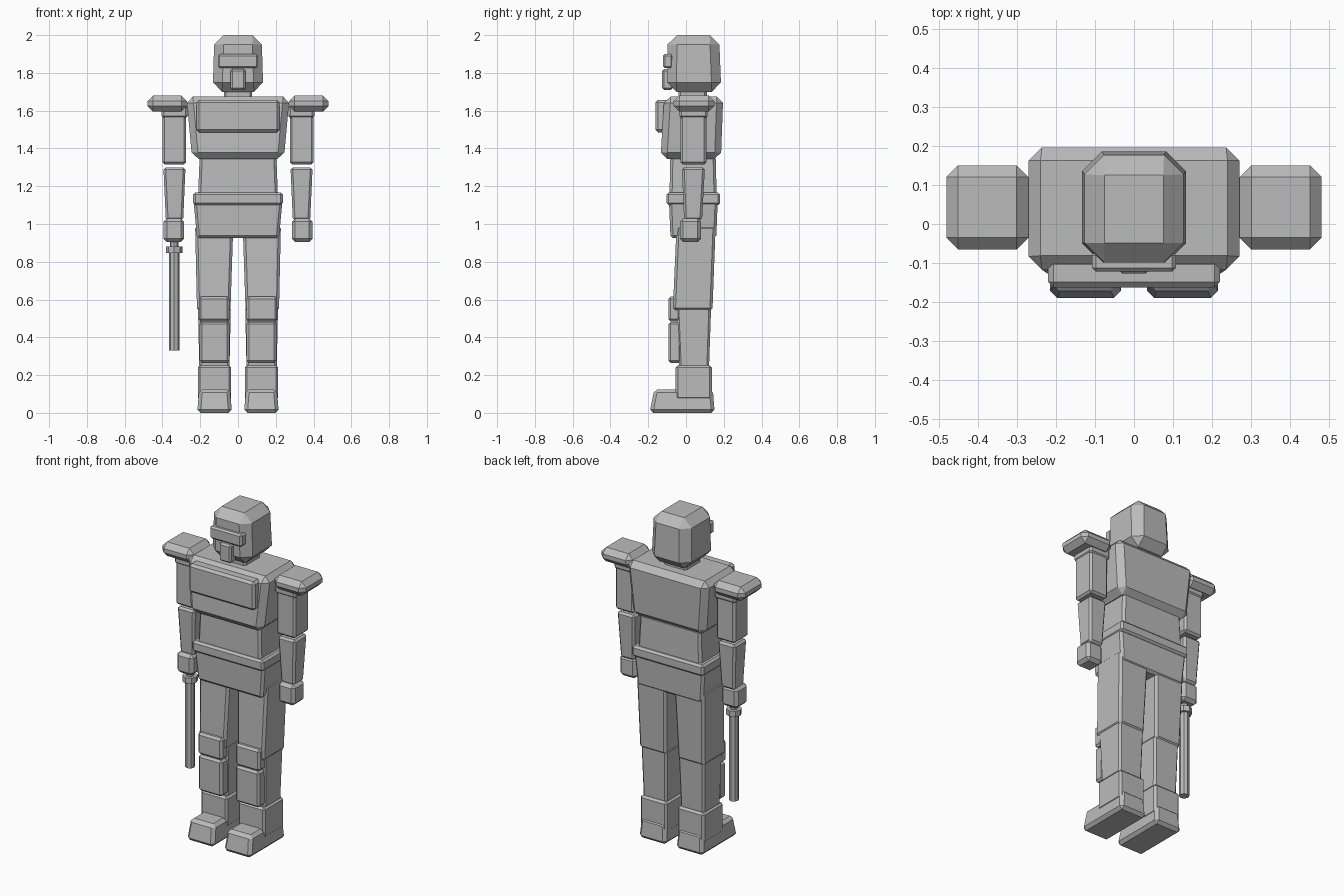
import bpy
import bmesh

if "Cube" in bpy.data.objects:
    bpy.data.objects.remove(bpy.data.objects["Cube"], do_unlink=True)

grey = bpy.data.materials.new("plain grey")
grey.use_nodes = True
grey.diffuse_color = (0.5, 0.5, 0.5, 1)
grey.node_tree.nodes["Principled BSDF"].inputs["Base Color"].default_value = (0.5, 0.5, 0.5, 1)


def finish(name, bm, chamfer):
    """Chamfer every edge and turn the mesh into an object."""
    bmesh.ops.recalc_face_normals(bm, faces=bm.faces)
    if chamfer:
        bmesh.ops.bevel(bm, geom=bm.edges[:], offset=chamfer, segments=1,
                        profile=0.5, affect='EDGES', clamp_overlap=True)
    mesh = bpy.data.meshes.new(name)
    bm.to_mesh(mesh)
    bm.free()
    mesh.materials.append(grey)
    obj = bpy.data.objects.new(name, mesh)
    bpy.context.collection.objects.link(obj)


def block(name, x, y, z, chamfer=0.012, top_x=None, top_y=None, side=1):
    """Chamfered box from ranges; top_x and top_y taper the upper end."""
    bm = bmesh.new()
    bmesh.ops.create_cube(bm, size=1)
    for v in bm.verts:
        upper = v.co.z > 0
        rx = top_x if upper and top_x else x
        ry = top_y if upper and top_y else y
        v.co = (side * rx[v.co.x > 0], ry[v.co.y > 0], z[upper])
    finish(name, bm, chamfer)


def pair(name, *args, **kwargs):
    """The same block on both sides, given for the +x side."""
    for label, side in (("left", 1), ("right", -1)):
        block(label + "_" + name, *args, side=side, **kwargs)


def rod(name, x, y, z, radius, sides=8, chamfer=0.0):
    """Upright faceted rod."""
    bm = bmesh.new()
    bmesh.ops.create_cone(bm, cap_ends=True, segments=sides, radius1=radius,
                          radius2=radius, depth=z[1] - z[0])
    bmesh.ops.translate(bm, verts=bm.verts, vec=(x, y, (z[0] + z[1]) / 2))
    finish(name, bm, chamfer)


def mid(w):
    return (-w, w)


# Head and face pieces
block("head", mid(.134), (-.1, .187), (1.7, 2), .05, top_x=mid(.125), top_y=(-.098, .175))
block("visor", mid(.107), (-.122, -.07), (1.825, 1.9), .01)
block("breather", mid(.04), (-.127, -.07), (1.71, 1.82), .01)
block("neck", mid(.075), (-.04, .11), (1.62, 1.74))

# Trunk
block("chest", mid(.243), (-.135, .185), (1.345, 1.675), .034,
      top_x=mid(.273), top_y=(-.115, .197))
block("chest_plate", mid(.22), (-.162, -.09), (1.485, 1.657), .014)
block("abdomen", mid(.212), (-.088, .163), (1.13, 1.36), .014,
      top_x=mid(.203), top_y=(-.083, .157))
block("belt", mid(.238), (-.104, .181), (1.1, 1.167))
block("pelvis", mid(.217), (-.082, .16), (.925, 1.12), .014,
      top_x=mid(.235), top_y=(-.09, .168))

# Arms
pair("shoulder_pad", (.27, .48), (-.065, .15), (1.595, 1.68), .03)
pair("shoulder_joint", (.265, .405), (-.035, .115), (1.56, 1.63))
pair("upper_arm", (.275, .4), (-.03, .108), (1.315, 1.59))
pair("forearm", (.29, .382), (-.01, .085), (1.02, 1.3),
     top_x=(.278, .395), top_y=(-.022, .1))
pair("hand", (.285, .395), (-.033, .08), (.905, 1.03), .018)

# Legs
pair("thigh", (.04, .217), (-.07, .14), (.54, .99), .014,
     top_x=(.025, .227), top_y=(-.05, .157))
pair("shin", (.045, .205), (-.037, .122), (.24, .56),
     top_x=(.038, .212), top_y=(-.05, .133))
pair("knee_pad", (.045, .207), (-.093, -.03), (.485, .615))
pair("shin_guard", (.045, .203), (-.093, -.025), (.265, .482))
pair("boot", (.036, .213), (-.055, .137), (.07, .252))
pair("foot", (.032, .216), (-.193, .152), (0, .125), .018,
     top_x=(.042, .206), top_y=(-.168, .142))

# Baton in the right hand
rod("baton_grip", -.338, .025, (.84, .96), .023)
rod("baton_guard", -.338, .025, (.847, .882), .043)
rod("baton_shaft", -.338, .025, (.33, .86), .028)
